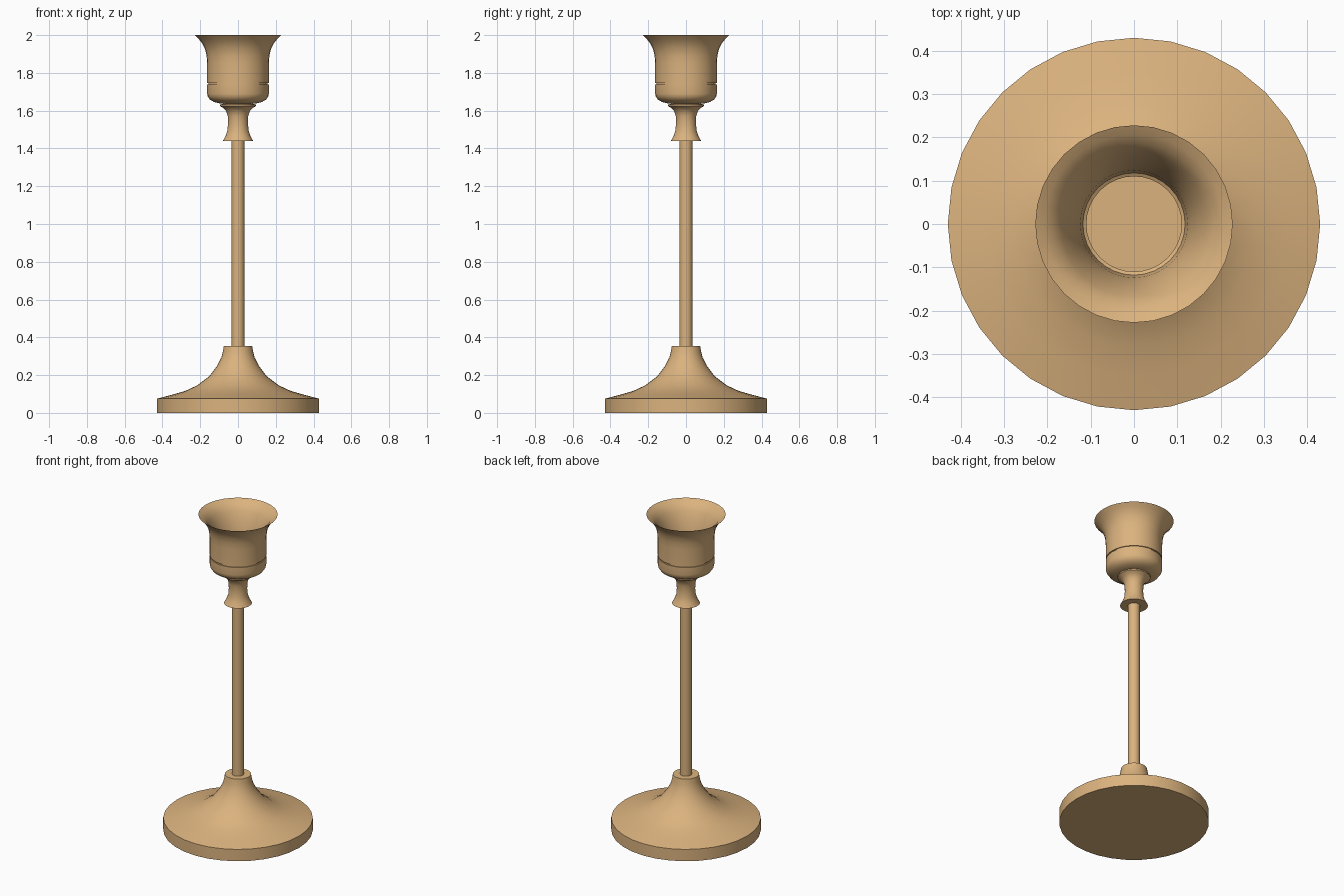
import bpy, bmesh, math

brass = bpy.data.materials.new("warm_brass")
brass.diffuse_color = (0.71, 0.45, 0.21, 1)


def lathe(name, profile, sides=32):
    """Spin an (r, z) profile about z; r = 0 closes to a pole."""
    bm = bmesh.new()
    rings = []
    for r, z in profile:
        if r == 0:
            rings.append([bm.verts.new((0, 0, z))] * sides)
        else:
            rings.append([bm.verts.new((r * math.cos(math.tau * i / sides),
                                        r * math.sin(math.tau * i / sides), z))
                          for i in range(sides)])
    for a, b in zip(rings, rings[1:]):
        for i in range(sides):
            j = (i + 1) % sides
            bm.faces.new(list(dict.fromkeys((a[i], a[j], b[j], b[i]))))
    bmesh.ops.recalc_face_normals(bm, faces=bm.faces)
    mesh = bpy.data.meshes.new(name)
    bm.to_mesh(mesh)
    bm.free()
    mesh.materials.append(brass)
    ob = bpy.data.objects.new(name, mesh)
    bpy.context.collection.objects.link(ob)
    bpy.ops.object.select_all(action='DESELECT')
    ob.select_set(True)
    bpy.context.view_layer.objects.active = ob
    bpy.ops.object.shade_smooth_by_angle(angle=math.radians(38))
    return ob


# Weighted foot sweeping up to a small collar
lathe("base", [(0, 0), (0.43, 0), (0.43, 0.075), (0.35, 0.096), (0.28, 0.116),
               (0.217, 0.145), (0.153, 0.193), (0.112, 0.247), (0.088, 0.293),
               (0.08, 0.325), (0.075, 0.355), (0, 0.355)])

# Slim stem
lathe("stem", [(0, 0.34), (0.034, 0.34), (0.034, 1.46), (0, 1.46)])

# Flared spool between stem and cup
lathe("neck", [(0, 1.44), (0.08, 1.44), (0.065, 1.467), (0.056, 1.495),
               (0.053, 1.53), (0.054, 1.57), (0.063, 1.598), (0.078, 1.614),
               (0.094, 1.624), (0.094, 1.632), (0.07, 1.64), (0, 1.64)])

# Candle cup: rounded bottom, groove, flared lip and hollow socket
lathe("cup", [(0, 1.637), (0.09, 1.637), (0.125, 1.645), (0.148, 1.658),
              (0.16, 1.675), (0.163, 1.69), (0.163, 1.738), (0.157, 1.738),
              (0.157, 1.746), (0.163, 1.746), (0.163, 1.85), (0.166, 1.89),
              (0.174, 1.925), (0.19, 1.957), (0.209, 1.981), (0.228, 2.0),
              (0.207, 1.988), (0.186, 1.972), (0.168, 1.945), (0.15, 1.905),
              (0.135, 1.86), (0.124, 1.81), (0.118, 1.75), (0.11, 1.745),
              (0.11, 1.70), (0, 1.70)])
